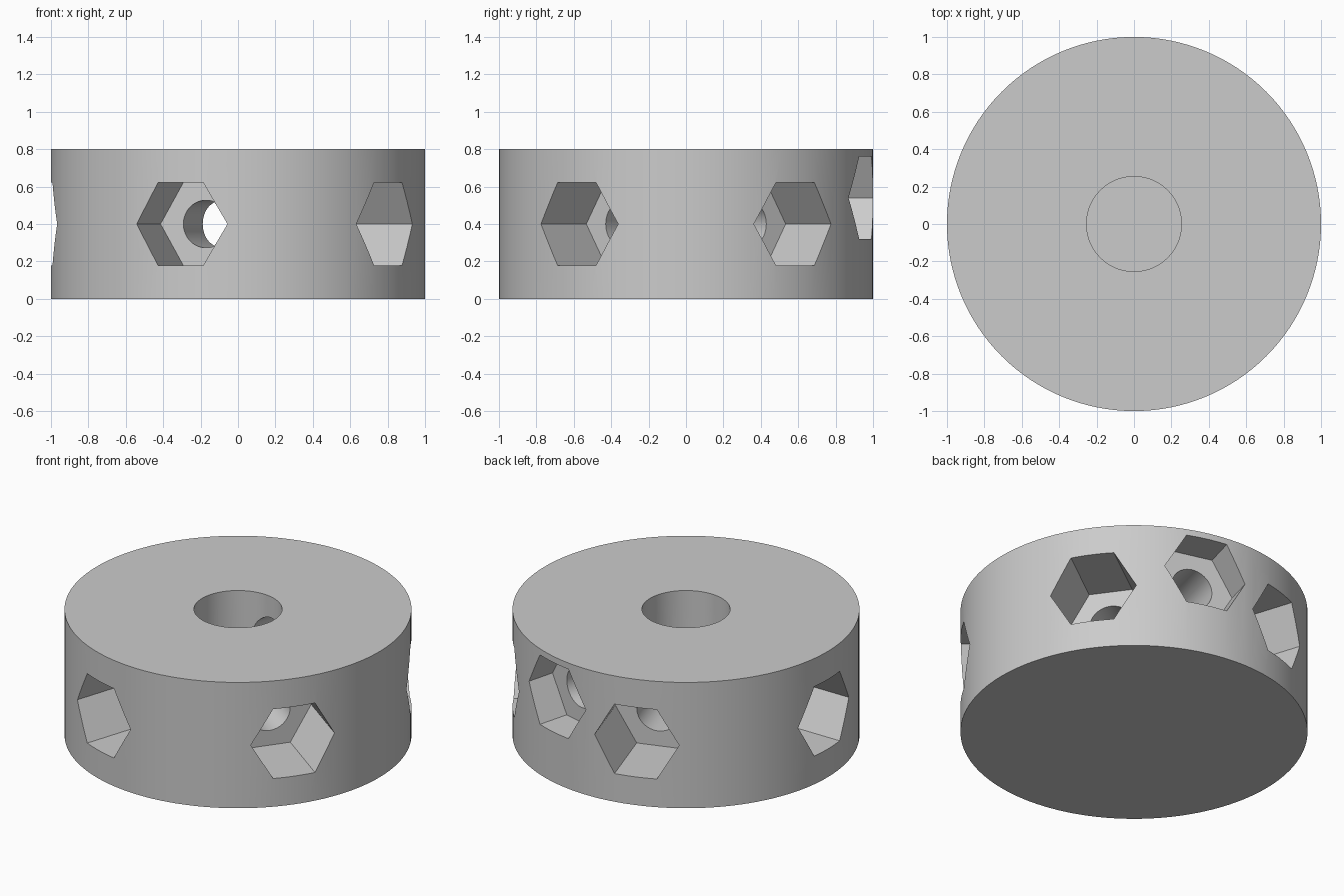
import bpy
from math import radians, cos, sin, pi

cube = bpy.data.objects.get("Cube")
if cube:
    bpy.data.objects.remove(cube, do_unlink=True)

grey = bpy.data.materials.new("light grey")
grey.use_nodes = True
colour = (0.6, 0.6, 0.6, 1)
grey.diffuse_color = colour
grey.node_tree.nodes["Principled BSDF"].inputs["Base Color"].default_value = colour


def upright(name, sides, radius, z0, z1):
    """Vertical cylinder between two heights."""
    bpy.ops.mesh.primitive_cylinder_add(vertices=sides, radius=radius, depth=z1 - z0,
                                        location=(0, 0, (z0 + z1) / 2))
    ob = bpy.context.object
    ob.name = name
    ob.data.materials.append(grey)
    return ob


def radial(name, sides, radius, r0, r1, angle, z):
    """Prism lying along a radius, with two corners pointing sideways."""
    a, mid = radians(angle), (r0 + r1) / 2
    bpy.ops.mesh.primitive_cylinder_add(vertices=sides, radius=radius, depth=r1 - r0,
                                        location=(mid * cos(a), mid * sin(a), z),
                                        rotation=(0, pi / 2, a))
    ob = bpy.context.object
    ob.name = name
    ob.data.materials.append(grey)
    return ob


# Solid round hub
hub = upright("hub", 128, 1, 0, 0.8)

# Blind centre bore, opening at the top
cutters = [upright("bore_cutter", 64, 0.254, 0.15, 0.9)]

# Five even hexagonal sockets, plus one higher and shallower
sockets = [(36 + 72 * i, 0.4, 0.555) for i in range(5)] + [(75, 0.54, 0.79)]
for angle, z, floor in sockets:
    cutters.append(radial("socket_cutter", 6, 0.255, floor, 1.1, angle, z))
    cutters.append(radial("screw_hole_cutter", 48, 0.127, 0.18, floor + 0.05, angle, z))

# Cut everything out of the hub
for cutter in cutters:
    cutter.hide_render = True
    mod = hub.modifiers.new("cut", "BOOLEAN")
    mod.operation = "DIFFERENCE"
    mod.solver = "EXACT"
    mod.object = cutter

bpy.ops.object.select_all(action="DESELECT")
hub.select_set(True)
bpy.context.view_layer.objects.active = hub
for mod in list(hub.modifiers):
    bpy.ops.object.modifier_apply(modifier=mod.name)
for cutter in cutters:
    bpy.data.objects.remove(cutter, do_unlink=True)

bpy.ops.object.shade_smooth_by_angle(angle=radians(25))
